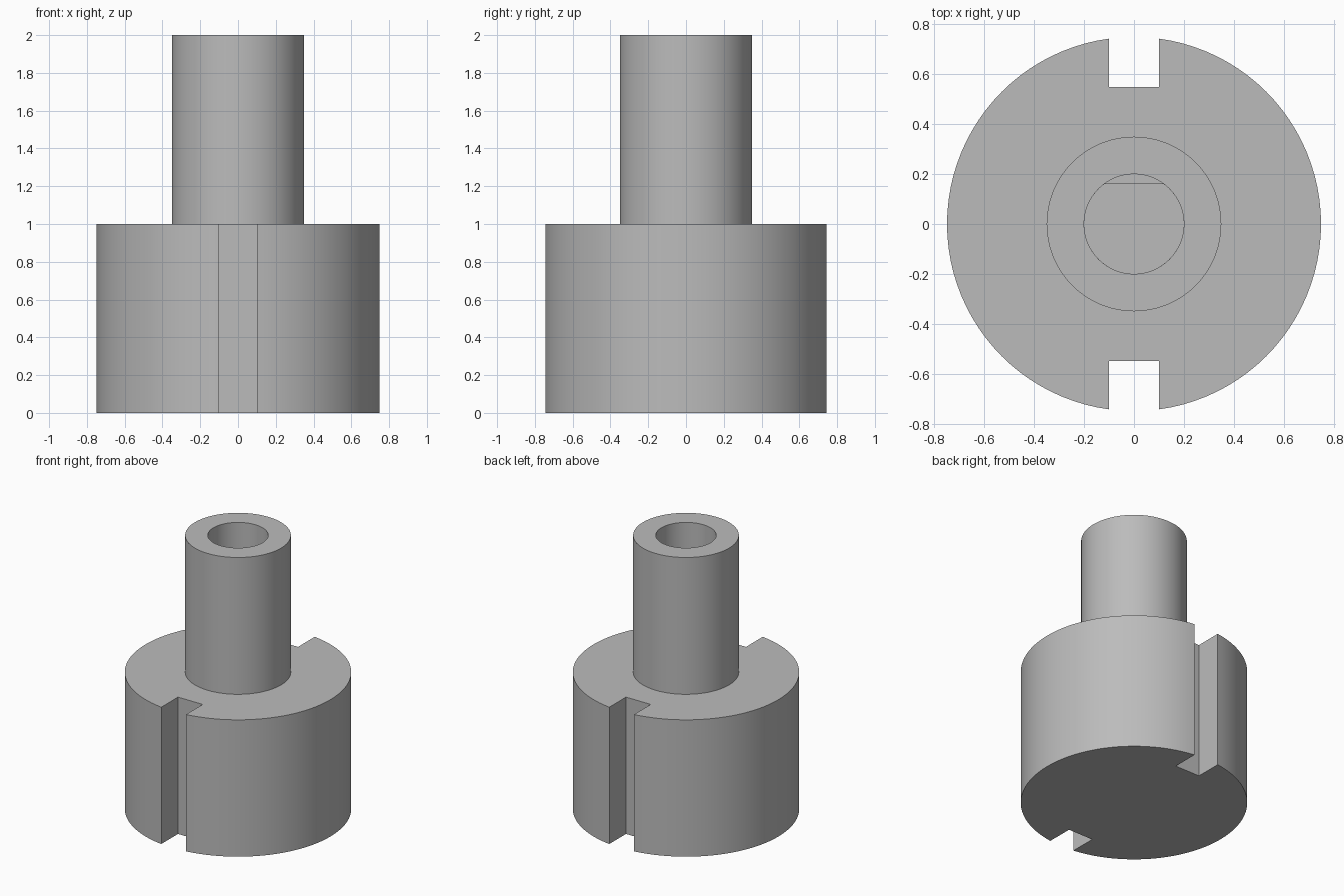
import bpy, bmesh
from math import sin, cos, pi, asin, sqrt

old = bpy.data.objects.get("Cube")
if old:
    bpy.data.objects.remove(old, do_unlink=True)

# Dimensions
BASE_R, STEM_R, BORE_R = 0.75, 0.35, 0.2
SLOT_HALF, SLOT_Y = 0.1, 0.55
FLAT_Y = 0.16
BASE_TOP, TOP = 1.0, 2.0
LEDGE_Z, FLOOR_Z = 1.5, 1.0

grey = bpy.data.materials.new("plain_grey")
grey.use_nodes = True
grey.diffuse_color = (0.5, 0.5, 0.5, 1)
grey.node_tree.nodes["Principled BSDF"].inputs["Base Color"].default_value = grey.diffuse_color


def arc(radius, start, end, steps):
    return [(radius * cos(start + (end - start) * i / steps),
             radius * sin(start + (end - start) * i / steps)) for i in range(steps + 1)]


def circle(radius, steps=96):
    return arc(radius, 0, 2 * pi, steps)[:-1]


def prism(name, outline, z0, z1):
    """Extrude a closed outline upward between two heights."""
    bm = bmesh.new()
    face = bm.faces.new([bm.verts.new((x, y, z0)) for x, y in outline])
    grown = bmesh.ops.extrude_face_region(bm, geom=[face])["geom"]
    bmesh.ops.translate(bm, vec=(0, 0, z1 - z0),
                        verts=[v for v in grown if isinstance(v, bmesh.types.BMVert)])
    bmesh.ops.recalc_face_normals(bm, faces=bm.faces)
    mesh = bpy.data.meshes.new(name)
    bm.to_mesh(mesh)
    bm.free()
    mesh.materials.append(grey)
    obj = bpy.data.objects.new(name, mesh)
    bpy.context.collection.objects.link(obj)
    return obj


def combine(target, tool, operation):
    """Apply a boolean and discard its tool."""
    mod = target.modifiers.new("combine", "BOOLEAN")
    mod.object, mod.operation, mod.solver = tool, operation, "EXACT"
    bpy.context.view_layer.objects.active = target
    bpy.ops.object.modifier_apply(modifier=mod.name)
    bpy.data.objects.remove(tool, do_unlink=True)


# Round base with a keyway through the front and back
body = prism("slotted_hub", circle(BASE_R), 0, BASE_TOP)
for side in (-1, 1):
    slot = [(-SLOT_HALF, side * SLOT_Y), (SLOT_HALF, side * SLOT_Y),
            (SLOT_HALF, side), (-SLOT_HALF, side)]
    combine(body, prism("slot_cutter", slot, -0.1, BASE_TOP + 0.1), "DIFFERENCE")

# Stem, sunk into the base
combine(body, prism("stem", circle(STEM_R), BASE_TOP - 0.5, TOP), "UNION")

# Blind bore: round at the mouth, with a flat side lower down
combine(body, prism("bore_cutter", circle(BORE_R), LEDGE_Z, TOP + 0.1), "DIFFERENCE")
a = asin(FLAT_Y / BORE_R)
d_shape = arc(BORE_R, pi - a, 2 * pi + a, 72)
combine(body, prism("flat_bore_cutter", d_shape, FLOOR_Z, LEDGE_Z + 0.1), "DIFFERENCE")

# Smooth walls, crisp rims
bpy.ops.object.select_all(action="DESELECT")
body.select_set(True)
bpy.context.view_layer.objects.active = body
bpy.ops.object.shade_smooth_by_angle(angle=pi / 6)
body.hide_render = False
